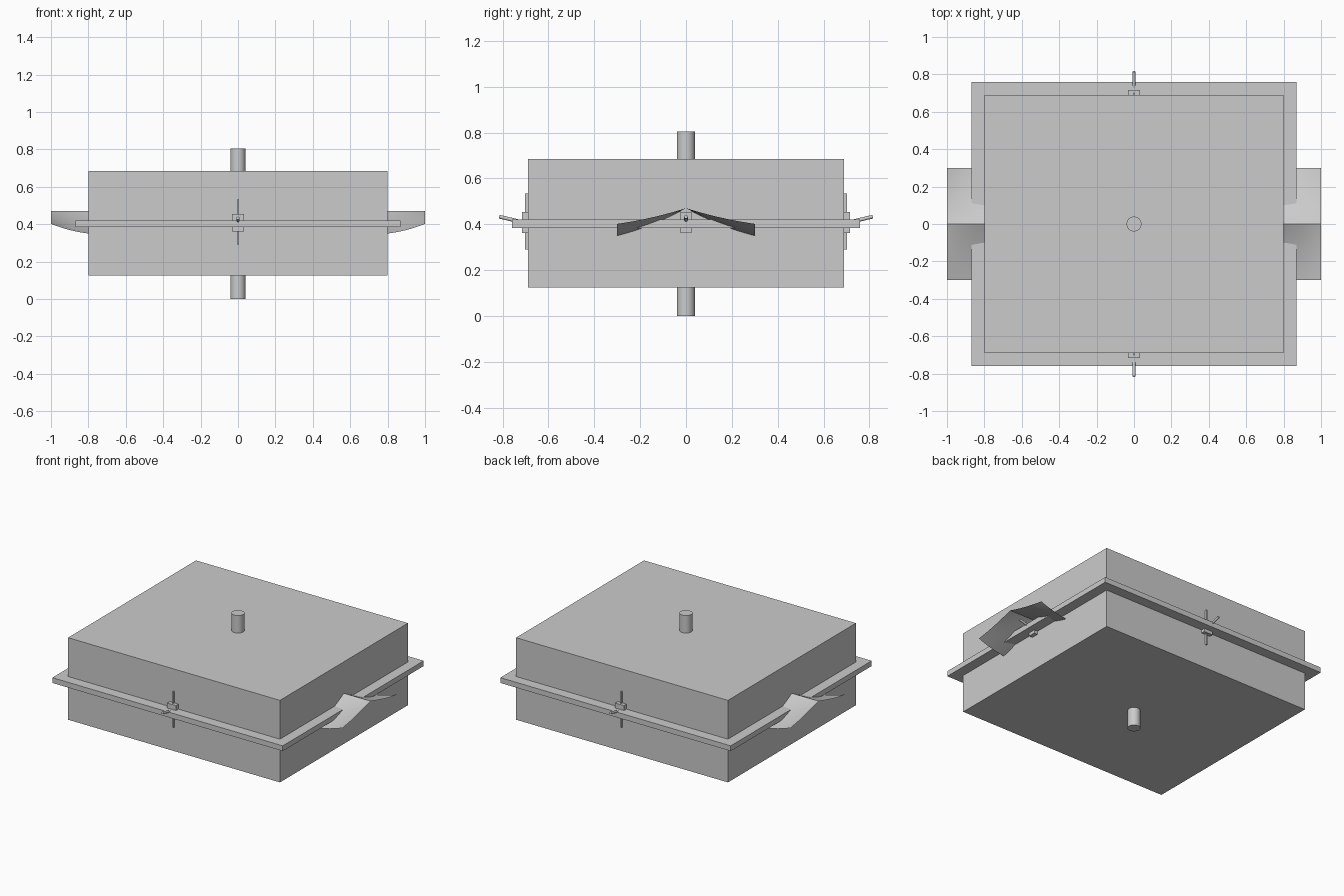
import bpy, math
from mathutils import Vector

cube = bpy.data.objects.get("Cube")
if cube:
    bpy.data.objects.remove(cube, do_unlink=True)

grey = bpy.data.materials.new("plain_grey")
GREY = (0.6, 0.6, 0.6, 1)
grey.diffuse_color = GREY
grey.use_nodes = True
grey.node_tree.nodes["Principled BSDF"].inputs["Base Color"].default_value = GREY


def finish(ob, name):
    ob.name = name
    ob.data.materials.append(grey)
    return ob


def box(name, centre, size):
    bpy.ops.mesh.primitive_cube_add(size=1, location=centre)
    ob = bpy.context.object
    ob.scale = size
    bpy.ops.object.transform_apply(location=False, rotation=False, scale=True)
    return finish(ob, name)


def rod(name, start, end, radius, sides):
    start, end = Vector(start), Vector(end)
    axis = end - start
    bpy.ops.mesh.primitive_cylinder_add(vertices=sides, radius=radius, depth=axis.length,
                                        location=(start + end) / 2)
    ob = bpy.context.object
    ob.rotation_euler = axis.to_track_quat('Z', 'Y').to_euler()
    bpy.ops.object.shade_smooth_by_angle(angle=math.radians(35))
    return finish(ob, name)


def wing(name, side):
    # Ridged sheet: drops away from the ridge, less so towards the tip
    nx, ny = 8, 24
    verts = []
    for i in range(nx + 1):
        u = i / nx
        droop = 1 - 0.2 * u - 0.23 * u * u
        for j in range(ny + 1):
            y = 0.6 * j / ny - 0.3
            t = abs(y)
            verts.append((side * (0.8 + 0.2 * u), y, 0.47 - droop * (0.55 * t - 0.5 * t * t)))
    row = ny + 1
    faces = []
    for i in range(nx):
        for j in range(ny):
            a = i * row + j
            quad = (a, a + row, a + row + 1, a + 1)
            faces.append(quad if side > 0 else quad[::-1])
    me = bpy.data.meshes.new(name)
    me.from_pydata(verts, [], faces)
    ob = bpy.data.objects.new(name, me)
    bpy.context.collection.objects.link(ob)
    bpy.ops.object.select_all(action='DESELECT')
    ob.select_set(True)
    bpy.context.view_layer.objects.active = ob
    bpy.ops.object.shade_smooth_by_angle(angle=math.radians(20))
    return finish(ob, name)


# Main body, rim plate and the shaft through both
box("body", (0, 0, 0.405), (1.6, 1.38, 0.56))
box("rim_plate", (0, 0, 0.402), (1.74, 1.52, 0.036))
rod("shaft", (0, 0, 0), (0, 0, 0.805), 0.04, 32)

# Front and back fittings: block, upright pin and tilted pin
for label, s in (("front", -1), ("back", 1)):
    box(label + "_block", (0, s * 0.7, 0.408), (0.066, 0.032, 0.092))
    box(label + "_upright_pin", (0, s * 0.696, 0.412), (0.008, 0.014, 0.245))
    rod(label + "_tilted_pin", (0, s * 0.7, 0.406), (0, s * 0.815, 0.433), 0.008, 12)

# Side fittings: wing sheet, block and tilted pin under the ridge
for label, s in (("left", 1), ("right", -1)):
    wing(label + "_wing", s)
    box(label + "_block", (s * 0.81, 0, 0.408), (0.032, 0.05, 0.092))
    rod(label + "_tilted_pin", (s * 0.81, 0, 0.406), (s * 0.925, 0, 0.433), 0.008, 12)
